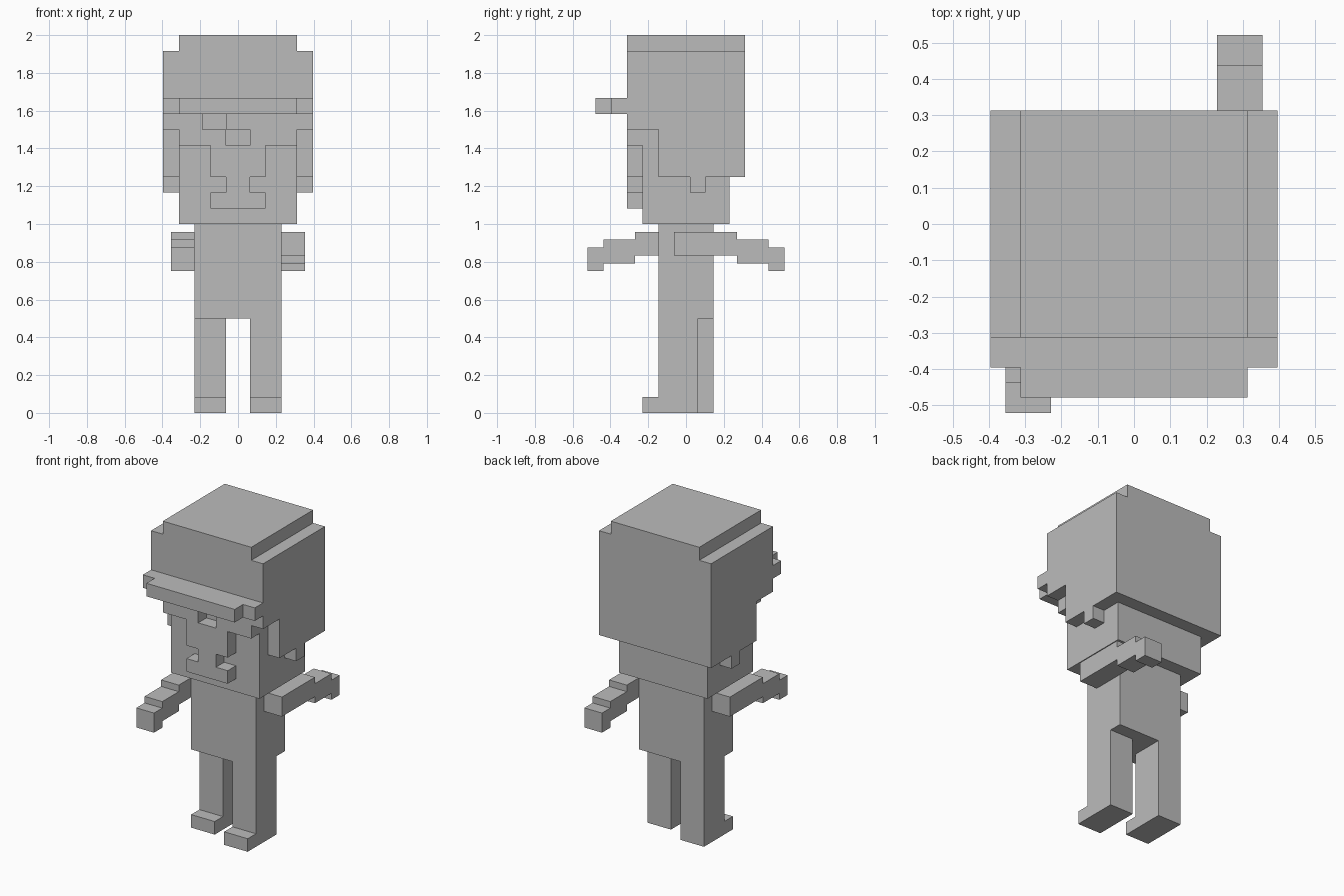
import bpy
import bmesh
from mathutils import Vector

cube = bpy.data.objects.get("Cube")
if cube:
    bpy.data.objects.remove(cube, do_unlink=True)

UNIT = 1 / 24  # half of one block

gray = bpy.data.materials.new("plain_gray")
gray.use_nodes = True
GRAY = (0.5, 0.5, 0.5, 1)
gray.diffuse_color = GRAY
gray.node_tree.nodes["Principled BSDF"].inputs["Base Color"].default_value = GRAY


def prism(name, axis, profile, lo, hi):
    """Extrude a flat profile along an axis; the profile uses the other two axes in order."""
    def place(p, depth):
        co = list(p)
        co.insert("xyz".index(axis), depth)
        return Vector(co) * UNIT

    bm = bmesh.new()
    face = bm.faces.new([bm.verts.new(place(p, lo)) for p in profile])
    result = bmesh.ops.extrude_face_region(bm, geom=[face], use_keep_orig=True)
    moved = [v for v in result["geom"] if isinstance(v, bmesh.types.BMVert)]
    bmesh.ops.translate(bm, verts=moved, vec=place((0, 0), hi - lo))
    bmesh.ops.recalc_face_normals(bm, faces=bm.faces)
    mesh = bpy.data.meshes.new(name)
    bm.to_mesh(mesh)
    bm.free()
    mesh.materials.append(gray)
    obj = bpy.data.objects.new(name, mesh)
    bpy.context.scene.collection.objects.link(obj)
    return obj


def box(name, x, y, z):
    rect = [(x[0], y[0]), (x[1], y[0]), (x[1], y[1]), (x[0], y[1])]
    return prism(name, "z", rect, *z)


def mirrored(half):
    """Complete a profile that is symmetric about its first axis."""
    return half + [(-a, b) for a, b in reversed(half)]


# Torso and head
box("torso", (-5.5, 5.5), (-3.5, 3.5), (12, 24))
box("head", (-7.5, 7.5), (-5.5, 5.5), (24, 38))

# Walking legs with feet: the left one is a step ahead
for side, x, back in (("left", 1.5, 1.5), ("right", -5.5, 3.5)):
    shape = [(back, 0), (back, 12), (back - 5, 12), (back - 5, 2), (back - 7, 2), (back - 7, 0)]
    prism(side + "_leg", "x", shape, x, x + 4)

# Stepped arms: the left one swings back, the right one forward
arm = [(-1.5, 20), (6.5, 20), (6.5, 19), (10.5, 19), (10.5, 18), (12.5, 18),
       (12.5, 21), (10.5, 21), (10.5, 22), (6.5, 22), (6.5, 23), (-1.5, 23)]
prism("left_arm", "x", arm, 5.5, 8.5)
prism("right_arm", "x", [(-y, z) for y, z in arm], -8.5, -5.5)

# Hair: crown with the back, and two side pieces with a small lock
crown = [(-7.5, 38), (5.5, 38), (5.5, 30), (7.5, 30), (7.5, 48), (-7.5, 48)]
prism("hair_crown", "x", crown, -7.5, 7.5)
side_hair = [(-7.5, 36), (-3.5, 36), (-3.5, 30), (0.5, 30), (0.5, 28), (2.5, 28),
             (2.5, 30), (7.5, 30), (7.5, 46), (-7.5, 46)]
prism("left_side_hair", "x", side_hair, 7.5, 9.5)
prism("right_side_hair", "x", side_hair, -9.5, -7.5)

# Fringe with an open notch
fringe_left = [(1.5, 34), (7.5, 34), (7.5, 38), (-1.5, 38), (-1.5, 36), (1.5, 36)]
fringe_right = [(-7.5, 34), (-1.5, 34), (-1.5, 36), (-4.5, 36), (-4.5, 38), (-7.5, 38)]
prism("fringe_left", "y", fringe_left, -7.5, -5.5)
prism("fringe_right", "y", fringe_right, -7.5, -5.5)

# Raised nose and mouth
nose = mirrored([(3.5, 34), (3.5, 30), (1.5, 30), (1.5, 28), (3.5, 28), (3.5, 26)])
prism("nose_and_mouth", "y", nose, -7.5, -5.5)

# Stepped visor
visor = mirrored([(9.5, -7.5), (9.5, -9.5), (7.5, -9.5), (7.5, -11.5)])
prism("visor", "z", visor, 38, 40)
